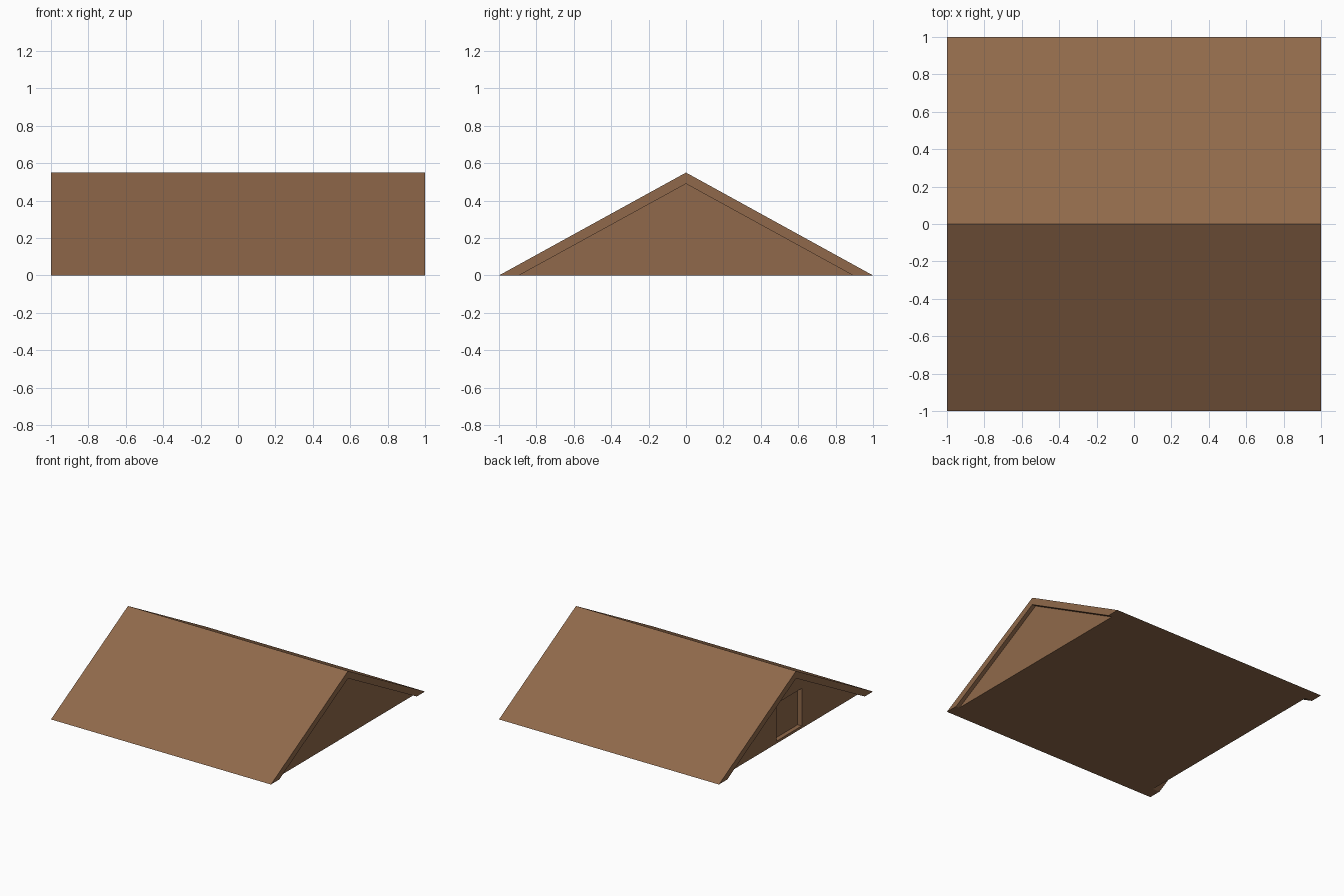
import bpy, bmesh

if "Cube" in bpy.data.objects:
    bpy.data.objects.remove(bpy.data.objects["Cube"])

# Single flat brown
brown = bpy.data.materials.new("warm_brown")
brown.diffuse_color = (0.279, 0.141, 0.069, 1.0)
brown.use_nodes = True
brown.node_tree.nodes["Principled BSDF"].inputs["Base Color"].default_value = brown.diffuse_color


def prism(name, profile, x0, x1):
    """Extrude a closed (y, z) profile along x."""
    bm = bmesh.new()
    face = bm.faces.new([bm.verts.new((x0, y, z)) for y, z in profile])
    ext = bmesh.ops.extrude_face_region(bm, geom=[face])
    moved = [v for v in ext["geom"] if isinstance(v, bmesh.types.BMVert)]
    bmesh.ops.translate(bm, verts=moved, vec=(x1 - x0, 0, 0))
    bmesh.ops.recalc_face_normals(bm, faces=bm.faces[:])
    mesh = bpy.data.meshes.new(name)
    bm.to_mesh(mesh)
    bm.free()
    mesh.materials.append(brown)
    obj = bpy.data.objects.new(name, mesh)
    bpy.context.collection.objects.link(obj)
    return obj


RIDGE, INNER, EAVE = 0.55, 0.49, 0.893

# Two pitched slabs meeting at the ridge
prism("roof_slabs", [(-1, 0), (0, RIDGE), (1, 0),
                     (EAVE, 0), (0, INNER), (-EAVE, 0)], -1, 1)

# Gable walls and closed floor, set back under the overhang
gable = prism("gable_body", [(-EAVE, 0), (0, INNER), (EAVE, 0)], -0.937, 0.967)

# Shallow square recess in the left gable
W, Z0, Z1, DEPTH = 0.165, 0.02, 0.328, 0.037
cutter = prism("hatch_cutter", [(-W, Z0), (W, Z0), (W, Z1), (-W, Z1)],
               -1.1, -0.937 + DEPTH)
cutter.hide_render = True
mod = gable.modifiers.new("hatch_recess", "BOOLEAN")
mod.operation = "DIFFERENCE"
mod.solver = "EXACT"
mod.object = cutter
bpy.context.view_layer.objects.active = gable
bpy.ops.object.modifier_apply(modifier=mod.name)
bpy.data.objects.remove(cutter)
